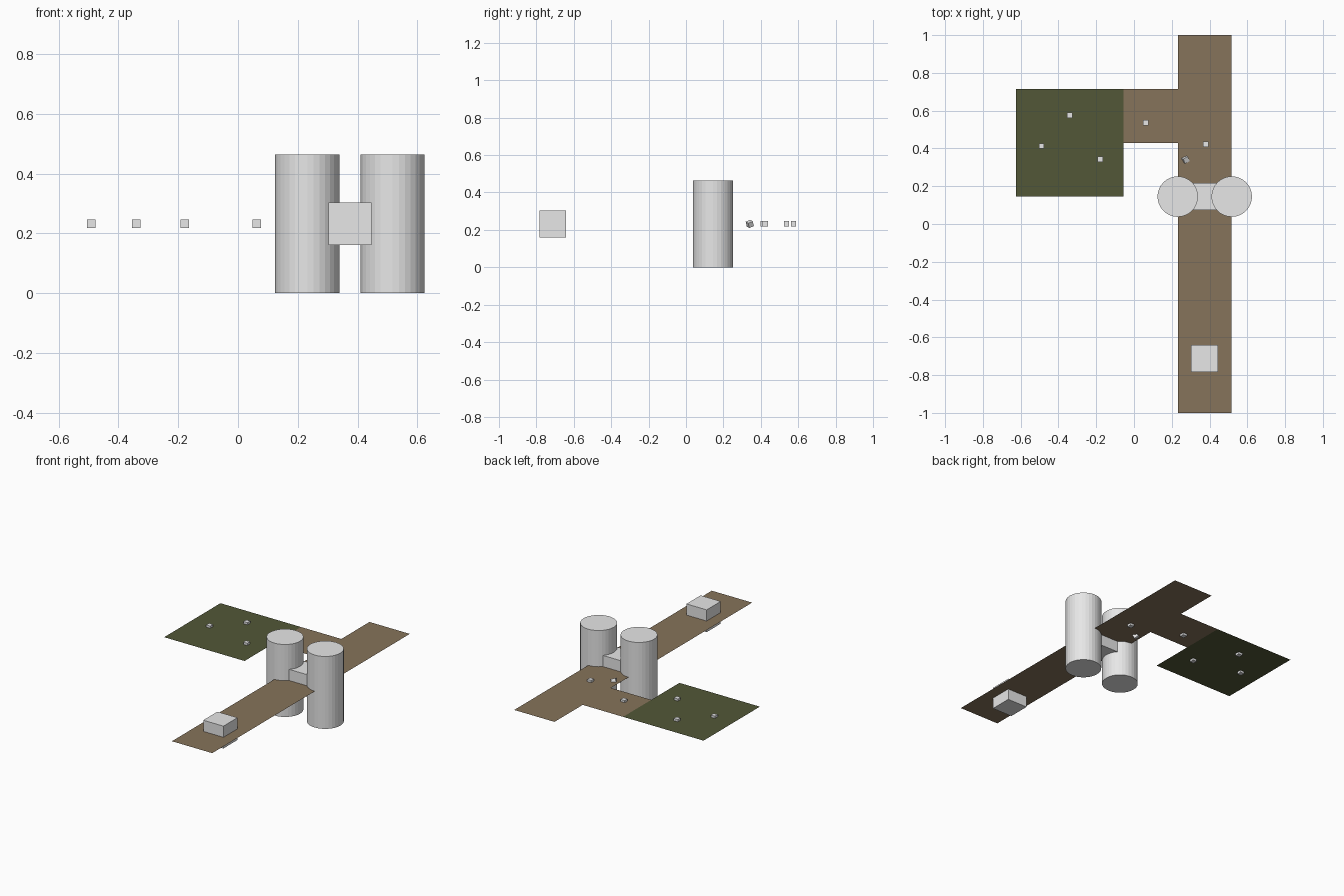
import bpy, math

if "Cube" in bpy.data.objects:
    bpy.data.objects.remove(bpy.data.objects["Cube"])

def mat(name, c):
    m = bpy.data.materials.new(name)
    m.diffuse_color = (*c, 1)
    m.use_nodes = True
    m.node_tree.nodes["Principled BSDF"].inputs["Base Color"].default_value = m.diffuse_color
    return m

STONE = mat("pale_grey", (0.8, 0.8, 0.8))
DIRT = mat("dirt_brown", (0.24, 0.172, 0.103))
GRASS = mat("grass_green", (0.085, 0.096, 0.038))

Z = 0.232       # ground level, halfway up the towers
U = 1 / 7       # base unit of the layout
RX = 0.3745     # road centre line

def cube(name, x, y, size, turn=(0, 0, 0)):
    bpy.ops.mesh.primitive_cube_add(size=size, location=(x, y, Z), rotation=turn)
    o = bpy.context.object
    o.name = name
    o.data.materials.append(STONE)

def sheet(name, x0, x1, y0, y1, colour):
    """Paper-thin ground."""
    me = bpy.data.meshes.new(name)
    me.from_pydata([(x0, y0, Z), (x1, y0, Z), (x1, y1, Z), (x0, y1, Z)], [], [(0, 1, 2, 3)])
    me.materials.append(colour)
    bpy.context.collection.objects.link(bpy.data.objects.new(name, me))

# ground: long road, side road and grass field
sheet("main_road", RX - U, RX + U, -1, 1, DIRT)
sheet("side_road", -0.055, RX - U, 0.43, 0.715, DIRT)
sheet("grass_field", -0.625, -0.055, 0.145, 0.715, GRASS)

# twin gate towers
for side, s in (("left", -1), ("right", 1)):
    bpy.ops.mesh.primitive_cylinder_add(vertices=32, radius=0.75 * U, depth=2 * Z,
                                        location=(RX + s * U, 0.145, Z))
    o = bpy.context.object
    o.name = side + "_tower"
    o.data.materials.append(STONE)

# gate block between the towers and the block at the road's front end
cube("gate_block", RX, 0.145, U)
cube("road_block", RX, -0.713, U)

# small scattered markers
for i, (x, y) in enumerate([(-0.49, 0.413), (-0.34, 0.575), (-0.178, 0.342),
                            (0.063, 0.537), (0.38, 0.423)]):
    cube(f"marker_{i + 1}", x, y, 0.0285)
cube("tilted_marker", 0.272, 0.341, 0.0285, (0.4, 0.3, math.radians(30)))
